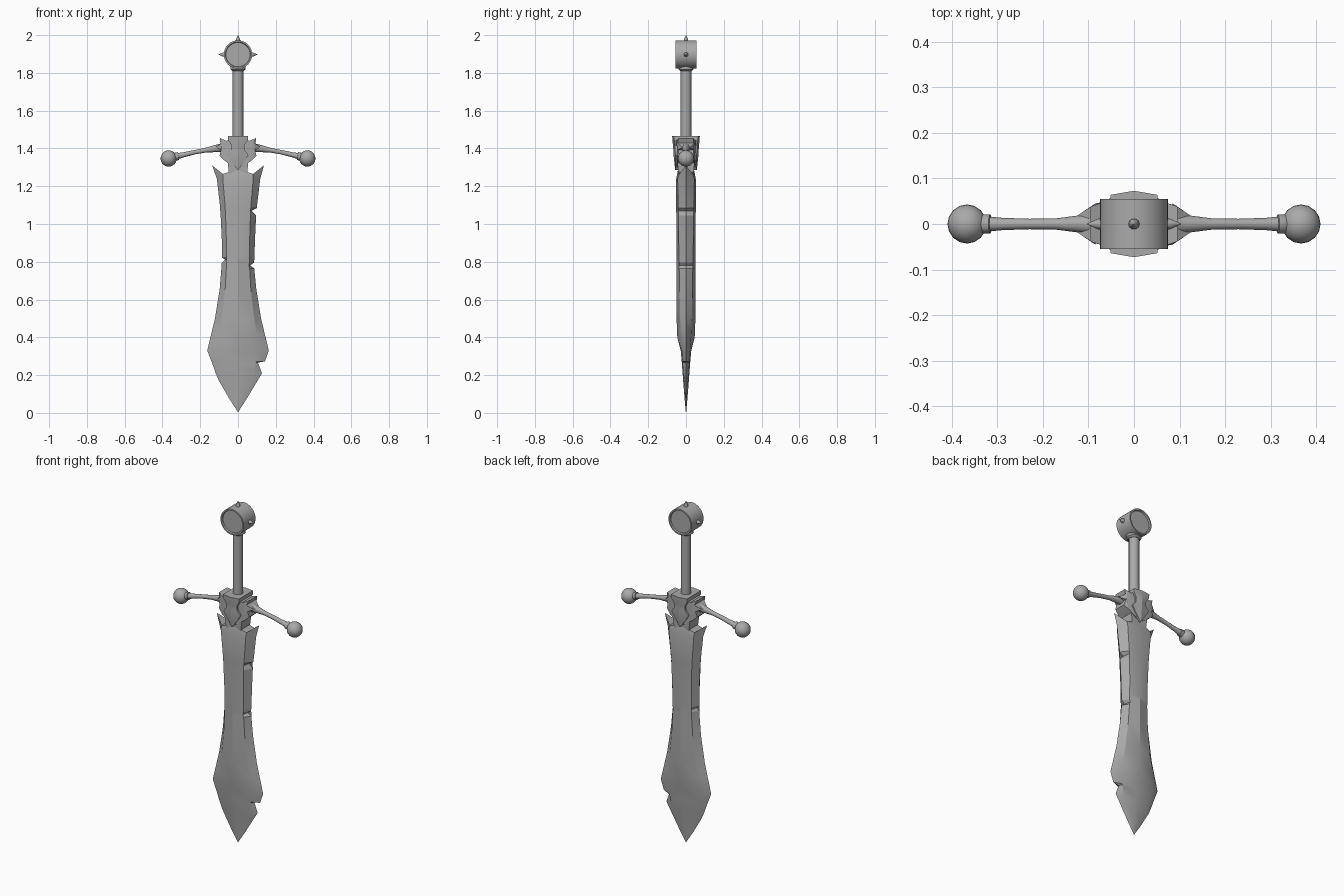
import bpy, bmesh, math
from mathutils import Vector, Matrix

if "Cube" in bpy.data.objects:
    bpy.data.objects.remove(bpy.data.objects["Cube"])

steel = bpy.data.materials.new("grey_steel")
steel.diffuse_color = (0.40, 0.40, 0.40, 1)
steel.use_nodes = True
steel.node_tree.nodes["Principled BSDF"].inputs["Base Color"].default_value = steel.diffuse_color


def finish(name, bm, angle=30):
    bmesh.ops.remove_doubles(bm, verts=bm.verts, dist=0.0002)
    bmesh.ops.recalc_face_normals(bm, faces=bm.faces)
    me = bpy.data.meshes.new(name)
    bm.to_mesh(me)
    bm.free()
    me.materials.append(steel)
    ob = bpy.data.objects.new(name, me)
    bpy.context.collection.objects.link(ob)
    bpy.ops.object.select_all(action='DESELECT')
    bpy.context.view_layer.objects.active = ob
    ob.select_set(True)
    bpy.ops.object.shade_smooth_by_angle(angle=math.radians(angle))
    return ob


def loft(name, rings, caps, angle=30):
    """Skin equal-length rings of points; caps are index tuples closing both ends."""
    bm = bmesh.new()
    vs = [[bm.verts.new(p) for p in r] for r in rings]
    n = len(rings[0])
    for a, b in zip(vs, vs[1:]):
        for i in range(n):
            j = (i + 1) % n
            bm.faces.new((a[i], a[j], b[j], b[i]))
    for ring in (vs[0], vs[-1]):
        for c in caps:
            bm.faces.new([ring[i] for i in c])
    return finish(name, bm, angle)


def lathe(name, stations, sides=12, angle=35):
    """Round section swept through (centre, axis, radius) stations."""
    rings = []
    for c, axis, r in stations:
        m = Vector(axis).to_track_quat('Z', 'Y').to_matrix()
        rings.append([Vector(c) + m @ Vector((r * math.cos(t), r * math.sin(t), 0))
                      for t in (2 * math.pi * k / sides for k in range(sides))])
    return loft(name, rings, [tuple(range(sides))], angle)


# blade: z, left half width, right half width, nominal width, ridge depth, shoulder depth
blade = [
    (1.24, .112, .118, .115, .052, .044), (1.10, .096, .101, .098, .052, .042),
    (1.085, .095, .100, .097, .052, .042), (1.07, .094, .073, .096, .052, .041),
    (1.045, .092, .096, .094, .051, .041), (.92, .086, .090, .088, .051, .039),
    (.825, .086, .087, .087, .051, .037), (.81, .068, .086, .087, .051, .037),
    (.795, .086, .084, .087, .051, .036), (.78, .087, .064, .088, .051, .036),
    (.765, .088, .086, .088, .051, .036), (.655, .097, .097, .097, .051, .034),
    (.50, .122, .122, .122, .050, .031), (.40, .146, .146, .146, .046, .027),
    (.33, .163, .163, .163, .028, .022), (.273, .141, .143, .141, .023, .018),
    (.266, .138, .106, .138, .022, .018), (.21, .118, .127, .120, .018, .014),
    (.17, .101, .103, .102, .015, .008), (.08, .049, .049, .049, .008, .004),
    (.005, .001, .001, .001, .001, .0005)]


def blade_ring(zs, l, r, w, ridge, shoulder):
    ze, zi, zr = zs
    li, ri = min(.7 * w, l - .008 * w / .1), min(.7 * w, r - .008 * w / .1)
    return [(-l, 0, ze), (-li, -shoulder, zi), (0, -ridge, zr), (ri, -shoulder, zi),
            (r, 0, ze), (ri, shoulder, zi), (0, ridge, zr), (-li, shoulder, zi)]


rings = [blade_ring((1.31, 1.265, 1.29), .137, .137, .115, .042, .036)]
rings += [blade_ring((b[0],) * 3, *b[1:]) for b in blade]
loft("blade", rings, [(0, 1, 7), (1, 2, 6, 7), (2, 3, 5, 6), (3, 4, 5)], 25)

# guard core: waisted shield with a raised spine, z / half width / edge depth / spine depth
shield = [(1.465, .052, .064, .073), (1.445, .052, .063, .072), (1.415, .034, .060, .069),
          (1.39, .036, .058, .067), (1.365, .055, .056, .066), (1.33, .034, .055, .062),
          (1.285, .001, .055, .057)]
loft("guard_shield", [[(-w, -e, z), (0, -s, z), (w, -e, z), (w, e, z), (0, s, z), (-w, e, z)]
                      for z, w, e, s in shield], [(0, 1, 4, 5), (1, 2, 3, 4)], 20)

# blade socket between guard and blade
loft("blade_socket", [[(-w, -d, z), (w, -d, z), (w, d, z), (-w, d, z)]
                      for z, w, d in ((1.40, .06, .045), (1.33, .055, .045), (1.24, .045, .04))],
     [(0, 1, 2, 3)])

# jagged side wings: x, z, half depth
wing = [(.02, 1.46, .05), (.06, 1.44, .05), (.096, 1.455, .038), (.085, 1.43, .045),
        (.122, 1.405, .02), (.09, 1.393, .042), (.098, 1.36, .035), (.07, 1.335, .045),
        (.02, 1.30, .05)]
for side, s in (("left", -1), ("right", 1)):
    bm = bmesh.new()
    f = [bm.verts.new((s * x, -d, z)) for x, z, d in wing]
    b = [bm.verts.new((s * x, d, z)) for x, z, d in wing]
    n = len(wing)
    for i in range(n):
        j = (i + 1) % n
        bm.faces.new((f[i], f[j], b[j], b[i]))
    ends = [bm.faces.new(f), bm.faces.new(b)]
    bmesh.ops.triangulate(bm, faces=ends)
    finish("guard_wing_" + side, bm, 15)

    # crossguard arm with end collar
    arm = [(.07, 1.405, .026), (.12, 1.399, .019), (.17, 1.391, .0125), (.23, 1.380, .0115),
           (.29, 1.366, .0135), (.315, 1.360, .016), (.316, 1.360, .021), (.334, 1.355, .021),
           (.345, 1.352, .015)]
    lathe("guard_arm_" + side, [((s * x, 0, z), (s, 0, -.2), r) for x, z, r in arm])

    # ball end
    bm = bmesh.new()
    bmesh.ops.create_uvsphere(bm, u_segments=16, v_segments=12, radius=.043,
                              matrix=Matrix.Translation((s * .367, 0, 1.347)))
    finish("guard_ball_" + side, bm, 40)

# grip and its collar
up = (0, 0, 1)
lathe("grip", [((0, 0, z), up, .028) for z in (1.44, 1.84)], 16)
lathe("grip_collar", [((0, 0, z), up, r) for z, r in
                      ((1.81, .03), (1.818, .04), (1.83, .04), (1.85, .034))], 16)

# drum pommel with recessed end discs
lathe("pommel", [((0, y, 1.897), (0, 1, 0), r) for y, r in
                 ((-.047, .064), (-.055, .067), (-.055, .075), (.055, .075),
                  (.055, .067), (.047, .064))], 32)

# pommel studs
for name, d in (("left", (-1, 0, 0)), ("right", (1, 0, 0)), ("top", (0, 0, 1))):
    v = Vector(d)
    lathe("pommel_spike_" + name, [(Vector((0, 0, 1.897)) + v * t, d, r) for t, r in
                                   ((.065, .013), (.080, .0115), (.1035, .0005))], 10)
